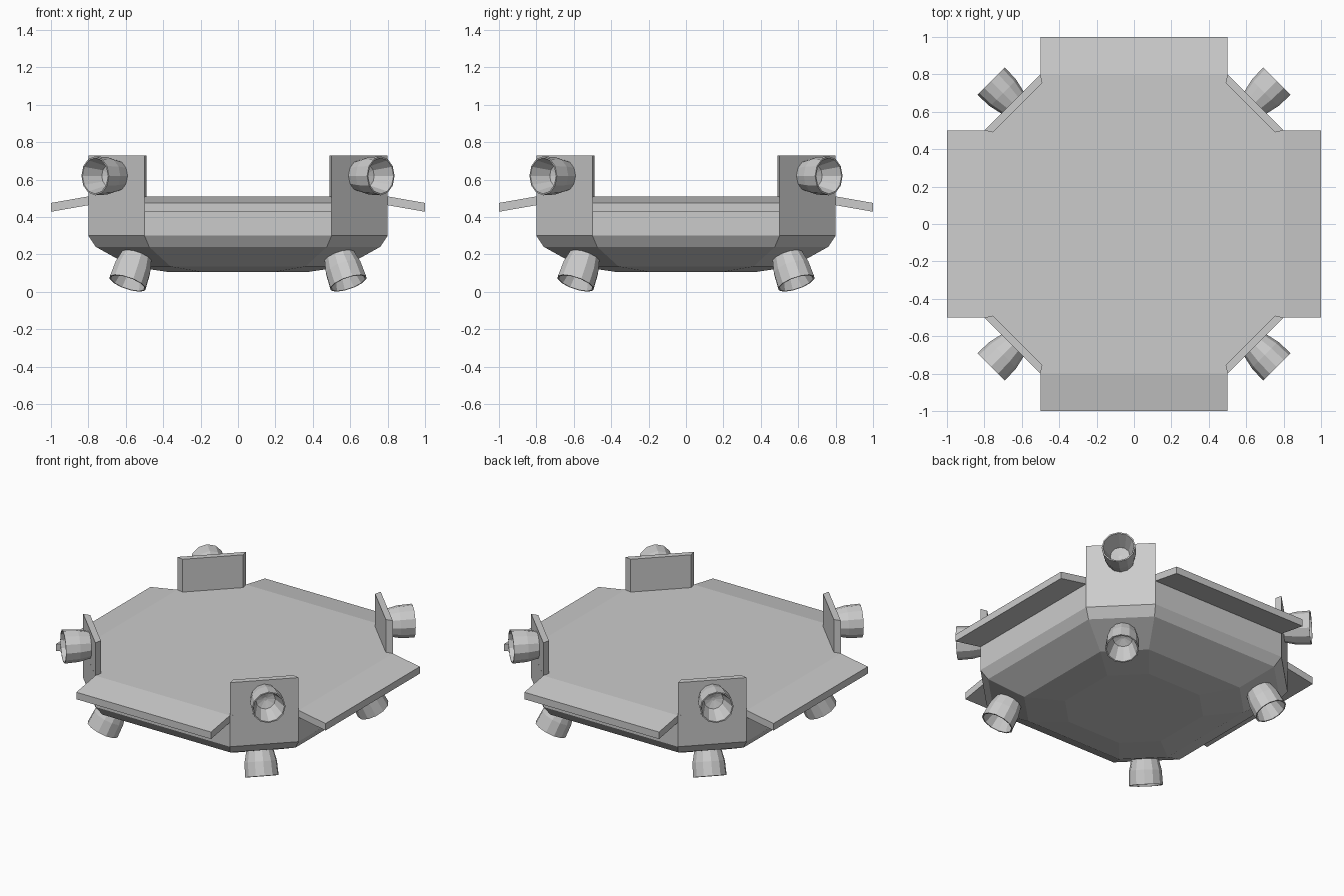
import bpy, bmesh, math
from mathutils import Matrix, Vector

cube = bpy.data.objects.get("Cube")
if cube:
    bpy.data.objects.remove(cube, do_unlink=True)

grey = bpy.data.materials.new("light grey")
grey.use_nodes = True
colour = (0.6, 0.6, 0.6, 1)
grey.diffuse_color = colour
grey.node_tree.nodes["Principled BSDF"].inputs["Base Color"].default_value = colour


def finish(name, bm, matrix=Matrix()):
    bmesh.ops.recalc_face_normals(bm, faces=bm.faces)
    mesh = bpy.data.meshes.new(name)
    bm.to_mesh(mesh)
    bm.free()
    mesh.materials.append(grey)
    obj = bpy.data.objects.new(name, mesh)
    obj.matrix_world = matrix
    bpy.context.collection.objects.link(obj)
    return obj


def loft(name, rings, matrix=Matrix(), capped=True):
    """Skin a list of equal-sized point rings."""
    bm = bmesh.new()
    loops = [[bm.verts.new(p) for p in ring] for ring in rings]
    n = len(loops[0])
    for a, b in zip(loops, loops[1:]):
        for i in range(n):
            j = (i + 1) % n
            bm.faces.new((a[i], a[j], b[j], b[i]))
    if capped:
        bm.faces.new(loops[0])
        bm.faces.new(loops[-1])
    return finish(name, bm, matrix)


def octagon(reach, half, z):
    """Square with cut corners: sides at reach, each side 2 * half long."""
    return [(reach, -half, z), (reach, half, z), (half, reach, z), (-half, reach, z),
            (-reach, half, z), (-reach, -half, z), (-half, -reach, z), (half, -reach, z)]


def nozzle(name, matrix):
    """Faceted cup with a hollow tapering inside, opening along local z."""
    profile = [(0.082, -0.02), (0.084, 0), (0.1, 0.07), (0.104, 0.16),
               (0.096, 0.16), (0.06, 0.05), (0.012, 0.035)]
    sides = 12
    rings = [[(r * math.cos(math.tau * i / sides), r * math.sin(math.tau * i / sides), z)
              for i in range(sides)] for r, z in profile]
    loft(name, rings, matrix)


# Hull: flat deck, straight sides, tapering belly
loft("hull", [octagon(0.8, 0.5, 0.51), octagon(0.8, 0.5, 0.30), octagon(0.76, 0.475, 0.24),
              octagon(0.57, 0.36, 0.135), octagon(0.38, 0.2, 0.107)])

# Sloping ledges on the four sides
ledge_section = [(0.8, 0.51), (1.0, 0.475), (1.0, 0.428), (0.8, 0.463)]
for k, side in enumerate(("left", "back", "right", "front")):
    turn = Matrix.Rotation(k * math.pi / 2, 4, 'Z')
    loft(side + "_ledge", [[(x, y, z) for x, z in ledge_section] for y in (-0.5, 0.5)], turn)

# Corner shields with an upper and a lower nozzle each
shield_plan = [(0.919, -0.212), (0.919, 0.212), (0.88, 0.187), (0.88, -0.187)]
for k, corner in enumerate(("back_left", "back_right", "front_right", "front_left")):
    turn = Matrix.Rotation(math.radians(45 + 90 * k), 4, 'Z')
    loft(corner + "_shield", [[(x, y, z) for x, y in shield_plan] for z in (0.51, 0.73)], turn)
    outward = Matrix.Rotation(math.radians(90), 4, 'Y')
    nozzle(corner + "_upper_nozzle", turn @ Matrix.Translation((0.92, 0, 0.62)) @ outward)
    downward = Matrix.Rotation(math.radians(154), 4, 'Y')
    nozzle(corner + "_lower_nozzle", turn @ Matrix.Translation((0.765, 0, 0.19)) @ downward)
